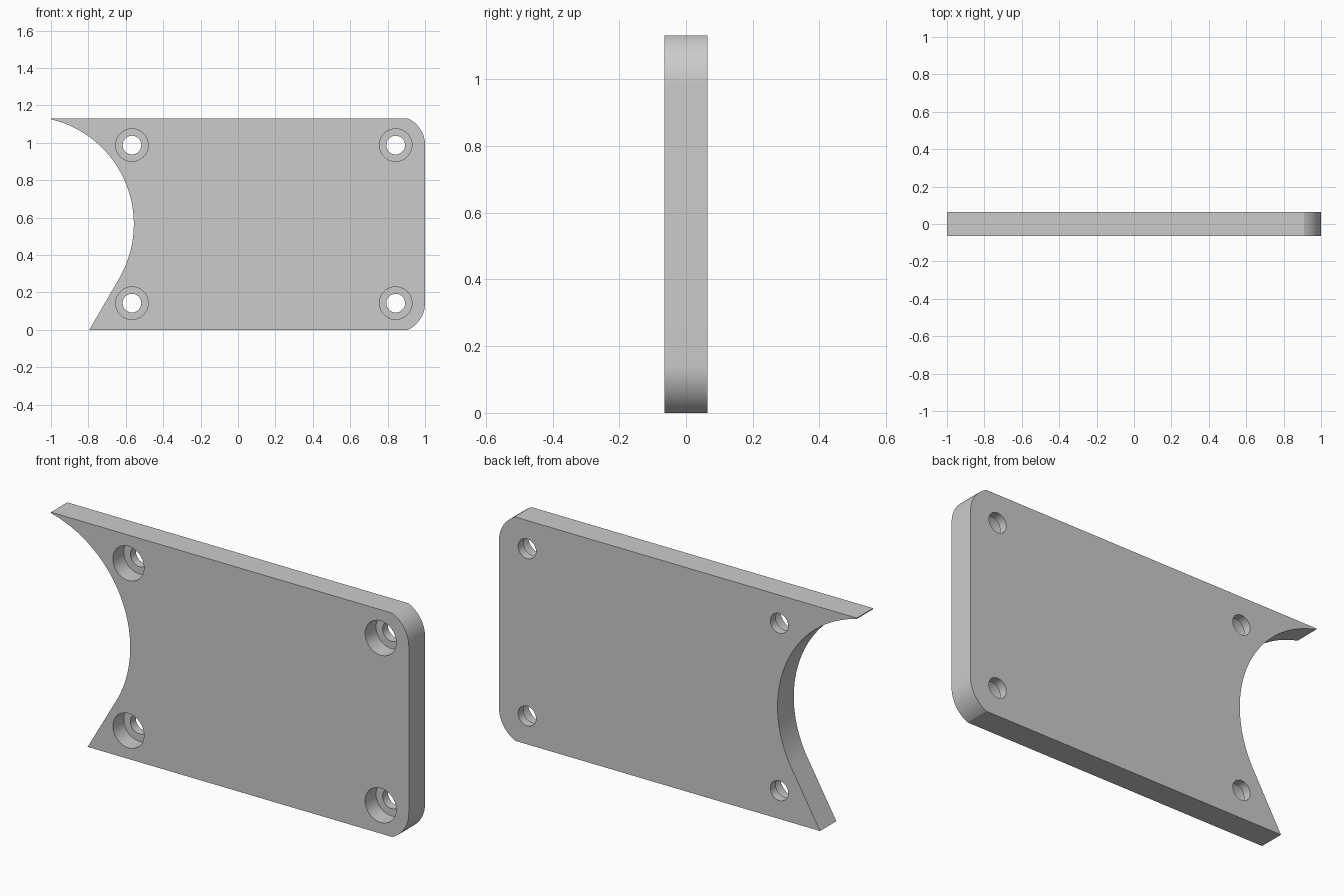
import bpy, bmesh
from math import sin, cos, radians, degrees, acos, asin, pi

if "Cube" in bpy.data.objects:
    bpy.data.objects.remove(bpy.data.objects["Cube"])

H, T = 1.131, 0.065           # plate height, half thickness
HX, HZ = (-0.567, 0.843), (0.143, 0.988)   # screw hole centres


def arc(cx, cz, r, a0, a1, n):
    angles = [radians(a0 + (a1 - a0) * i / n) for i in range(n + 1)]
    return [(cx + r * cos(a), cz + r * sin(a)) for a in angles]


def make_object(name, bm):
    bmesh.ops.recalc_face_normals(bm, faces=bm.faces)
    mesh = bpy.data.meshes.new(name)
    bm.to_mesh(mesh)
    bm.free()
    ob = bpy.data.objects.new(name, mesh)
    bpy.context.collection.objects.link(ob)
    return ob


# Plate outline: slanted lower left edge, rounded right corners, concave left bite
R = 0.157
k = degrees(asin((H - HZ[1]) / R))
BR, BX, BZ = 0.576, -1.133, H / 2
bite_end = degrees(acos((-1 - BX) / BR))
outline = [(-0.795, 0)]
outline += arc(HX[1], HZ[0], R, -k, 0, 16)
outline += arc(HX[1], HZ[1], R, 0, k, 16)
outline += [(-1, H)]
outline += arc(BX, BZ, BR, bite_end, -30, 40)

bm = bmesh.new()
face = bm.faces.new([bm.verts.new((x, -T, z)) for x, z in outline])
ext = bmesh.ops.extrude_face_region(bm, geom=[face], use_keep_orig=True)
moved = [v for v in ext["geom"] if isinstance(v, bmesh.types.BMVert)]
bmesh.ops.translate(bm, verts=moved, vec=(0, 2 * T, 0))
plate = make_object("mounting_plate", bm)

# Stepped cutters for the counterbored screw holes
N = 48
profile = [(0.087, -T - 0.05), (0.087, 0.022), (0.05, 0.022), (0.05, T + 0.05)]
bm = bmesh.new()
for x in HX:
    for z in HZ:
        rings = [[bm.verts.new((x + r * cos(2 * pi * i / N), y, z + r * sin(2 * pi * i / N)))
                  for i in range(N)] for r, y in profile]
        for a, b in zip(rings, rings[1:]):
            for i in range(N):
                j = (i + 1) % N
                bm.faces.new((a[i], a[j], b[j], b[i]))
        bm.faces.new(rings[0])
        bm.faces.new(rings[-1])
cutter = make_object("screw_hole_cutter", bm)
cutter.hide_render = True

mod = plate.modifiers.new("screw_holes", "BOOLEAN")
mod.operation = "DIFFERENCE"
mod.solver = "EXACT"
mod.object = cutter

bpy.ops.object.select_all(action="DESELECT")
plate.select_set(True)
bpy.context.view_layer.objects.active = plate
bpy.ops.object.modifier_apply(modifier=mod.name)
bpy.data.objects.remove(cutter)
bpy.ops.object.shade_smooth_by_angle(angle=radians(20))
